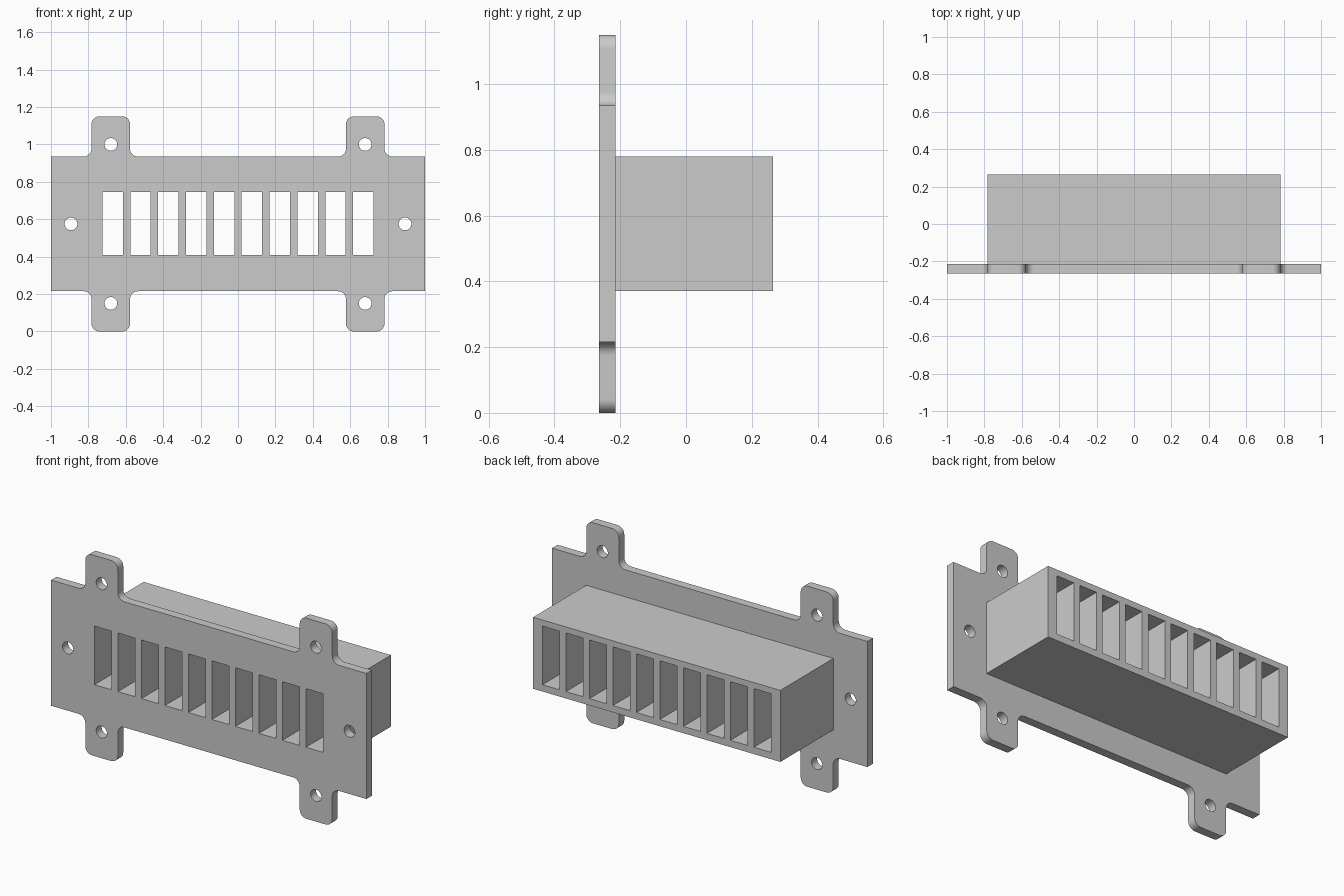
import bpy
import bmesh
from math import cos, sin, pi, radians
from mathutils import Vector, Matrix

cube = bpy.data.objects.get("Cube")
if cube:
    bpy.data.objects.remove(cube, do_unlink=True)

MID_Z = 0.575                      # height of the symmetry axis
FRONT, JOINT, BACK = -0.265, -0.215, 0.265

grey = bpy.data.materials.new("plain grey")
grey.use_nodes = True
colour = (0.6, 0.6, 0.6, 1)
grey.diffuse_color = colour
grey.node_tree.nodes["Principled BSDF"].inputs["Base Color"].default_value = colour


def rectangle(x, z, half_w, half_h):
    return [Vector((x + sx * half_w, z + sz * half_h))
            for sx, sz in ((-1, -1), (1, -1), (1, 1), (-1, 1))]


def circle(x, z, radius, sides=32):
    return [Vector((x + radius * cos(2 * pi * i / sides), z + radius * sin(2 * pi * i / sides)))
            for i in range(sides)]


def fillet(corners, radius, steps=8):
    """Round every corner except those on the plain plate ends."""
    points = []
    for i, p in enumerate(corners):
        if abs(p.x) > 0.99:
            points.append(p)
            continue
        u = (corners[i - 1] - p).normalized() * radius
        v = (corners[(i + 1) % len(corners)] - p).normalized() * radius
        for k in range(steps + 1):
            t = pi / 2 * k / steps
            points.append(p + u + v - v * cos(t) - u * sin(t))
    return points


def extrude_profile(name, loops, y_min, y_max):
    """Fill an outline with holes and extrude it along y."""
    curve = bpy.data.curves.new(name + " profile", 'CURVE')
    curve.dimensions = '2D'
    curve.fill_mode = 'BOTH'
    curve.extrude = (y_max - y_min) / 2
    for loop in loops:
        spline = curve.splines.new('POLY')
        spline.points.add(len(loop) - 1)
        for point, p in zip(spline.points, loop):
            point.co = (p.x, p.y, 0, 1)
        spline.use_cyclic_u = True
    helper = bpy.data.objects.new(name + " helper", curve)
    bpy.context.collection.objects.link(helper)
    bpy.context.view_layer.update()
    graph = bpy.context.evaluated_depsgraph_get()
    mesh = bpy.data.meshes.new_from_object(helper.evaluated_get(graph))
    bpy.data.objects.remove(helper, do_unlink=True)

    bm = bmesh.new()
    bm.from_mesh(mesh)
    bmesh.ops.remove_doubles(bm, verts=bm.verts, dist=0.0001)
    place = Matrix.Translation((0, (y_min + y_max) / 2, MID_Z)) @ Matrix.Rotation(pi / 2, 4, 'X')
    bmesh.ops.transform(bm, matrix=place, verts=bm.verts)
    bmesh.ops.recalc_face_normals(bm, faces=bm.faces)
    bm.to_mesh(mesh)
    bm.free()

    mesh.materials.clear()
    mesh.materials.append(grey)
    obj = bpy.data.objects.new(name, mesh)
    bpy.context.collection.objects.link(obj)
    bpy.ops.object.select_all(action='DESELECT')
    obj.select_set(True)
    bpy.context.view_layer.objects.active = obj
    bpy.ops.object.shade_smooth_by_angle(angle=radians(30))
    return obj


# Row of ten slots shared by the plate and the housing
slots = [rectangle((i - 4.5) * 0.149, 0.002, 0.0545, 0.168) for i in range(10)]

# Mounting plate outline: one quarter, mirrored both ways
quarter = [Vector(p) for p in ((1, 0.36), (0.783, 0.36), (0.783, 0.575), (0.577, 0.575), (0.577, 0.36))]
upper = quarter + [Vector((-p.x, p.y)) for p in reversed(quarter)]
outline = upper + [Vector((p.x, -p.y)) for p in reversed(upper)]

# Screw holes in the tabs and at both ends
holes = [circle(sx * 0.68, sz * 0.425, 0.034) for sx in (-1, 1) for sz in (-1, 1)]
holes += [circle(sx * 0.893, 0, 0.034) for sx in (-1, 1)]

extrude_profile("mounting_plate", [fillet(outline, 0.042)] + holes + slots, FRONT, JOINT)

# Slotted housing behind the plate
extrude_profile("slotted_housing", [rectangle(0, 0, 0.784, 0.205)] + slots, JOINT, BACK)
